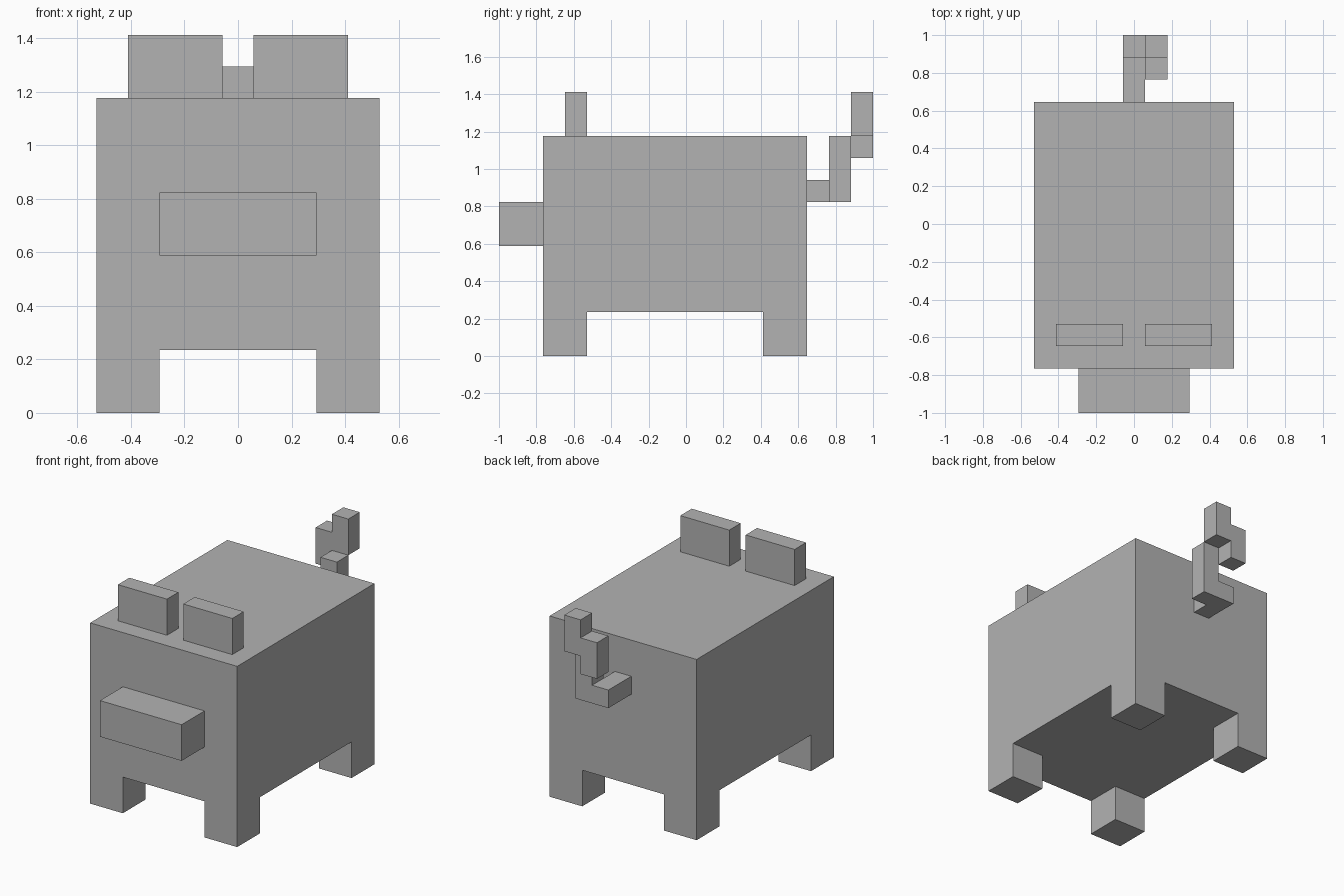
import bpy
import bmesh
from mathutils import Matrix, Vector

old = bpy.data.objects.get("Cube")
if old:
    bpy.data.objects.remove(old, do_unlink=True)

U = 2 / 17  # one block; the model is 17 blocks long

grey = bpy.data.materials.new("plain grey")
grey.use_nodes = True
colour = (0.45, 0.45, 0.45, 1)
grey.diffuse_color = colour
grey.node_tree.nodes["Principled BSDF"].inputs["Base Color"].default_value = colour


def add_box(bm, low, high):
    """Add a box between two corners, in blocks."""
    low, high = Vector(low), Vector(high)
    bmesh.ops.create_cube(bm, size=1, matrix=Matrix.Translation((low + high) / 2)
                          @ Matrix.Diagonal((*(high - low), 1)))


def finish(name, bm):
    """Scale blocks to units and make the object."""
    bmesh.ops.scale(bm, vec=(U, U, U), verts=bm.verts)
    bmesh.ops.recalc_face_normals(bm, faces=bm.faces)
    mesh = bpy.data.meshes.new(name)
    bm.to_mesh(mesh)
    bm.free()
    mesh.materials.append(grey)
    bpy.context.collection.objects.link(bpy.data.objects.new(name, mesh))


def box_part(name, *boxes):
    bm = bmesh.new()
    for low, high in boxes:
        add_box(bm, low, high)
    finish(name, bm)


# Body with the four legs drawn down from its bottom corners
bm = bmesh.new()
add_box(bm, (-4.5, -6.5, 2), (4.5, 5.5, 10))
for axis, cuts in ((Vector((1, 0, 0)), (-2.5, 2.5)), (Vector((0, 1, 0)), (-4.5, 3.5))):
    for cut in cuts:
        bmesh.ops.bisect_plane(bm, geom=bm.verts[:] + bm.edges[:] + bm.faces[:],
                               plane_co=axis * cut, plane_no=axis)
corners = []
for face in bm.faces:
    c = face.calc_center_median()
    if c.z < 2.01 and abs(c.x) > 2.5 and not -4.5 < c.y < 3.5:
        corners.append(face)
feet = bmesh.ops.extrude_discrete_faces(bm, faces=corners)["faces"]
bmesh.ops.translate(bm, vec=(0, 0, -2), verts=list({v for f in feet for v in f.verts}))
finish("body_and_legs", bm)

# Snout
box_part("snout", ((-2.5, -8.5, 5), (2.5, -6.5, 7)))

# Ears
for name, x in (("right_ear", -2), ("left_ear", 2)):
    box_part(name, ((x - 1.5, -5.5, 10), (x + 1.5, -4.5, 12)))

# Curly tail: root, side step, upright, then the two-column tip
box_part("tail",
         ((-0.5, 5.5, 7), (0.5, 7.5, 8)),
         ((0.5, 6.5, 7), (1.5, 7.5, 10)),
         ((0.5, 7.5, 10), (1.5, 8.5, 12)),
         ((-0.5, 7.5, 9), (0.5, 8.5, 11)))
